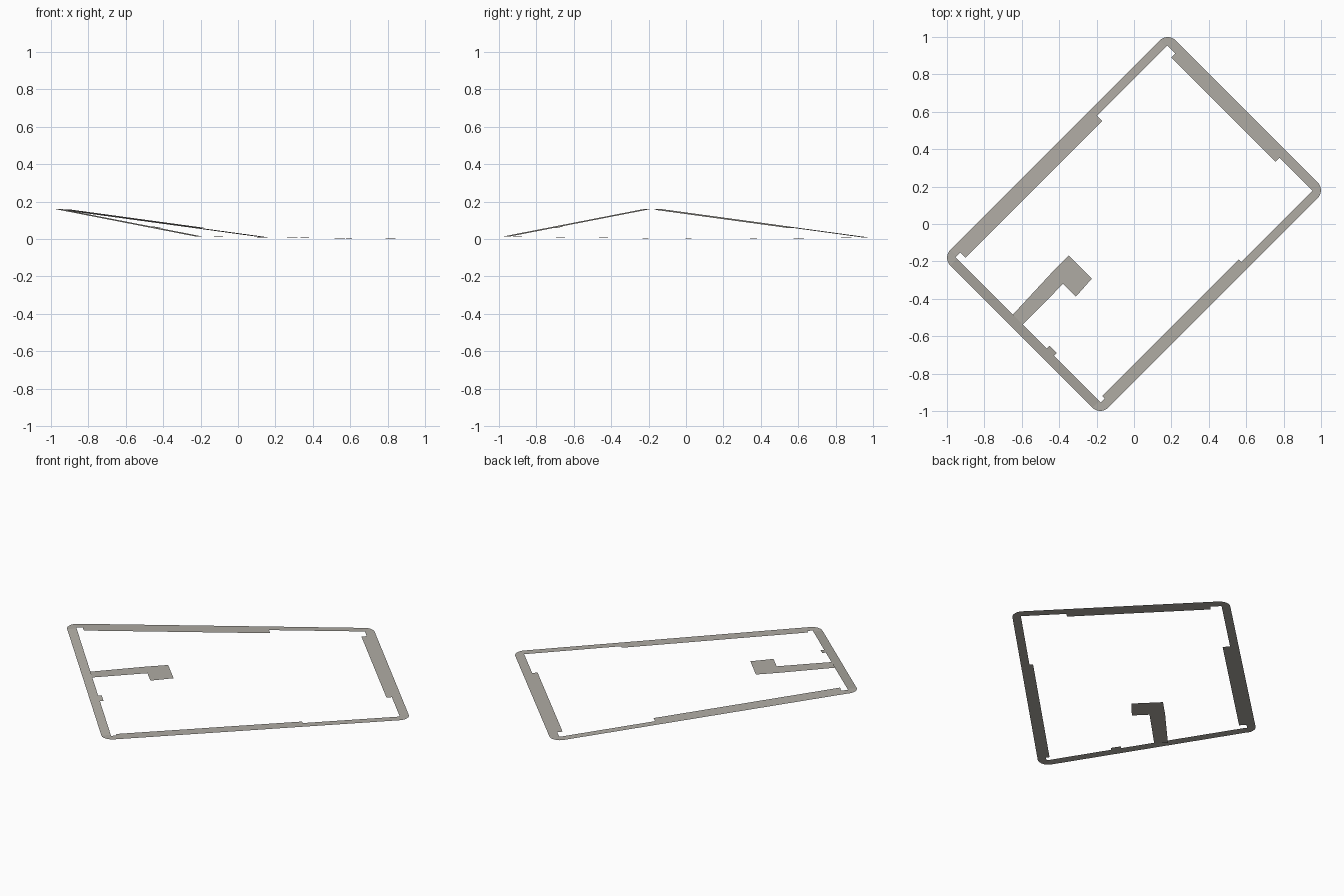
import bpy, bmesh, math

if "Cube" in bpy.data.objects:
    bpy.data.objects.remove(bpy.data.objects["Cube"])

# The plan is a rectangle turned 45 degrees: u runs to upper right, v to upper left
U, V, R = 0.852, 0.597, 0.06      # outer half sizes and corner radius
UI, VI = 0.80, 0.55               # inner edge of the narrow path
Z = {(-1, 1): 0.161, (1, 1): 0.008, (1, -1): 0.0, (-1, -1): 0.013}
S = math.sqrt(0.5)

paving = bpy.data.materials.new("paving")
paving.diffuse_color = (0.43, 0.41, 0.37, 1)
paving.use_nodes = True
paving.node_tree.nodes["Principled BSDF"].inputs["Base Color"].default_value = paving.diffuse_color


def world(u, v, z):
    return ((u - v) * S, (u + v) * S, z)


def sheet(name, faces):
    bm = bmesh.new()
    for pts in faces:
        bm.faces.new([bm.verts.new(world(*p)) for p in pts])
    bmesh.ops.remove_doubles(bm, verts=bm.verts, dist=1e-5)
    bm.normal_update()
    for f in bm.faces:
        if f.normal.z < 0:
            f.normal_flip()
    me = bpy.data.meshes.new(name)
    bm.to_mesh(me)
    bm.free()
    me.materials.append(paving)
    ob = bpy.data.objects.new(name, me)
    bpy.context.collection.objects.link(ob)


def run(name, axis, side, spans):
    """Path along one side; spans are (start, end, inner edge)."""
    outer = (V if axis == 'u' else U) * side
    lim = (U if axis == 'u' else V) - R
    za, zb = [Z[(e, side) if axis == 'u' else (side, e)] for e in (-1, 1)]

    def pt(t, w):
        z = za + (zb - za) * (t + lim) / (2 * lim)
        return (t, w, z) if axis == 'u' else (w, t, z)

    sheet(name, [[pt(s, outer), pt(e, outer), pt(e, i * side), pt(s, i * side)]
                 for s, e, i in spans])


# Four straight sides with their wider stretches
a, b = U - R, V - R
run("upper_left_path", 'u', 1,
    [(-a, -0.764, VI), (-0.764, 0.269, 0.509), (0.269, a, VI)])
run("lower_right_path", 'u', -1,
    [(-a, -0.77, VI), (-0.77, 0.262, 0.53), (0.262, a, VI)])
run("upper_right_path", 'v', 1,
    [(-b, -0.3, UI), (-0.3, 0.16, 0.77), (0.16, 0.488, 0.77), (0.488, b, UI)])
run("lower_left_path", 'v', -1,
    [(-b, -0.195, UI), (-0.195, -0.141, 0.78), (-0.141, b, UI)])

# Rounded level corners
for (su, sv), z in Z.items():
    arc = []
    for i in range(7):
        t = math.radians(15 * i)
        arc.append((su * (a + R * math.cos(t)), sv * (b + R * math.sin(t)), z))
    inner = [(su * a, sv * VI, z), (su * UI, sv * VI, z), (su * UI, sv * b, z)]
    sheet("corner_path", [arc + inner])

# Level side branch ending in a square pad
h = 0.094
sheet("side_branch", [
    [(-0.81, 0.04, h), (-0.495, 0.042, h), (-0.495, 0.127, h), (-0.81, 0.115, h)],
    [(-0.495, -0.055, h), (-0.365, -0.047, h), (-0.365, 0.127, h),
     (-0.495, 0.127, h), (-0.495, 0.042, h)]])
